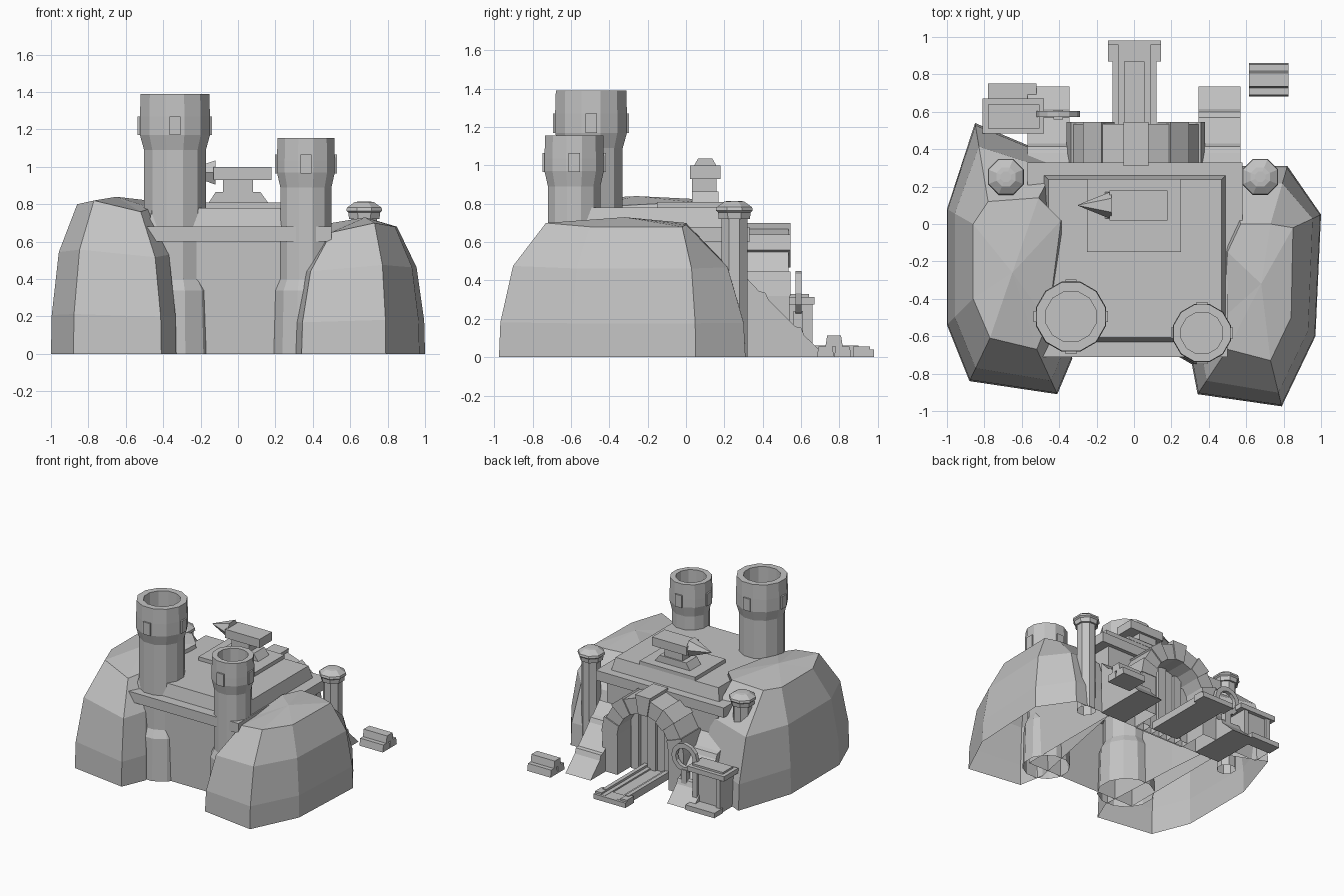
import bpy, bmesh, math
from mathutils import Matrix

if "Cube" in bpy.data.objects:
    bpy.data.objects.remove(bpy.data.objects["Cube"], do_unlink=True)

STONE = (0.55, 0.55, 0.55, 1.0)
stone = bpy.data.materials.new("stone_grey")
stone.use_nodes = True
stone.diffuse_color = STONE
stone.node_tree.nodes["Principled BSDF"].inputs["Base Color"].default_value = STONE


def finish(name, bm):
    bmesh.ops.recalc_face_normals(bm, faces=bm.faces[:])
    mesh = bpy.data.meshes.new(name)
    bm.to_mesh(mesh)
    bm.free()
    mesh.materials.append(stone)
    ob = bpy.data.objects.new(name, mesh)
    bpy.context.collection.objects.link(ob)
    return ob


def skin(bm, rings):
    """Join a stack of equal-length closed rings with quads."""
    loops = [[bm.verts.new(p) for p in ring] for ring in rings]
    n = len(loops[0])
    for low, high in zip(loops, loops[1:]):
        for i in range(n):
            j = (i + 1) % n
            bm.faces.new((low[i], low[j], high[j], high[i]))
    return loops


def loft(name, rings, cap_first=False, cap_last=False):
    bm = bmesh.new()
    loops = skin(bm, rings)
    if cap_first:
        bm.faces.new(loops[0])
    if cap_last:
        bm.faces.new(loops[-1])
    return finish(name, bm)


def box(name, x, y, z, inset=0.0, open_bottom=False):
    """Box from ranges; inset tapers the top."""
    def ring(h, d):
        return [(x[0]+d, y[0]+d, h), (x[1]-d, y[0]+d, h), (x[1]-d, y[1]-d, h), (x[0]+d, y[1]-d, h)]
    return loft(name, [ring(z[0], 0), ring(z[1], inset)], not open_bottom, True)


def lathe(name, profile, centre, sides, open_bottom=True):
    rings = []
    for r, z in profile:
        angles = [math.tau * (i + 0.5) / sides for i in range(sides)]
        rings.append([(centre[0] + r*math.cos(a), centre[1] + r*math.sin(a), z) for a in angles])
    return loft(name, rings, not open_bottom, True)


def prism(name, pts, axis, a, b):
    """Extrude a 2D outline along x (points are y,z) or y (points are x,z)."""
    if axis == "x":
        rings = [[(d, u, v) for u, v in pts] for d in (a, b)]
    else:
        rings = [[(u, d, v) for u, v in pts] for d in (a, b)]
    return loft(name, rings, True, True)


# Rock masses: base outline blends to the crest outline, then fans to a peak
def rock(name, base, crest, peak):
    bm = bmesh.new()
    rings = [[(bx + (cx-bx)*t, by + (cy-by)*t, cz*f) for (bx, by), (cx, cy, cz) in zip(base, crest)]
             for f, t in ((0, 0), (0.26, 0.03), (0.68, 0.3), (1, 1))]
    rim = skin(bm, rings)[-1]
    top = bm.verts.new(peak)
    for a, b in zip(rim, rim[1:] + rim[:1]):
        bm.faces.new((a, b, top))
    return finish(name, bm)


rock("right_rock",
     [(-0.85, 0.54), (-1, 0.08), (-1, -0.54), (-0.88, -0.84), (-0.41, -0.91), (-0.33, -0.72), (-0.37, 0), (-0.4, 0.35)],
     [(-0.78, 0.12, 0.8), (-0.86, 0, 0.8), (-0.86, -0.4, 0.8), (-0.77, -0.61, 0.82),
      (-0.52, -0.67, 0.76), (-0.46, -0.52, 0.78), (-0.39, 0.02, 0.81), (-0.51, 0.14, 0.82)],
     (-0.65, -0.26, 0.84))
rock("left_rock",
     [(0.34, -0.91), (0.79, -0.975), (0.97, -0.6), (1, 0.05), (0.82, 0.31), (0.5, 0.31), (0.4, -0.2), (0.3, -0.7)],
     [(0.5, -0.67, 0.65), (0.73, -0.73, 0.7), (0.84, -0.5, 0.68), (0.85, -0.02, 0.68),
      (0.73, 0.0, 0.69), (0.57, 0.0, 0.7), (0.5, -0.15, 0.7), (0.48, -0.5, 0.65)],
     (0.68, -0.32, 0.73))

# Keep and terraces
box("keep_wall", (-0.5, 0.5), (-0.62, 0.3), (0, 0.61), open_bottom=True)
box("terrace_slab", (-0.57, 0.5), (-0.71, 0.33), (0.6, 0.68))
box("terrace_wing", (0.5, 0.58), (-0.14, 0.33), (0.6, 0.68))
box("roof_platform", (-0.48, 0.49), (-0.63, 0.26), (0.68, 0.78), 0.022)


# Round towers with hollow crowns and window plates
def tower(name, c, r, z_neck, z_top, z_win):
    neck, inner = r * 0.9, r * 0.73
    lathe(name, [(r*1.13, 0), (r*1.07, 0.34), (neck, 0.4), (neck, z_neck), (r*1.02, z_neck + 0.08),
                 (r*1.02, z_top - 0.12), (r, z_top), (inner, z_top), (inner, z_top - 0.13)], c, 12)
    for k in range(4):
        ob = box(f"{name}_window_{k + 1}", (r*0.92, r + 0.009), (-0.03, 0.03), (z_win, z_win + 0.1))
        ob.data.transform(Matrix.Translation((c[0], c[1], 0)) @ Matrix.Rotation(k * math.pi / 2, 4, 'Z'))


tower("tall_tower", (-0.337, -0.495), 0.19, 1.09, 1.39, 1.17)
tower("short_tower", (0.363, -0.583), 0.157, 0.89, 1.155, 0.965)

# Rooftop pointer on its pedestal
box("pointer_plinth", (-0.25, 0.25), (-0.15, 0.24), (0.78, 0.81))
prism("pointer_foot", [(-0.155, 0.81), (0.16, 0.81), (0.12, 0.865), (-0.12, 0.865)], "y", 0.03, 0.17)
box("pointer_post", (-0.08, 0.08), (0.03, 0.16), (0.865, 0.935))
box("pointer_body", (-0.13, 0.18), (0.02, 0.18), (0.93, 1.0))
tip = lathe("pointer_tip", [(0.075, 0), (0.002, 0.18)], (0, 0), 6, False)
tip.data.transform(Matrix.Translation((-0.12, 0.1, 0.97)) @ Matrix.Rotation(-math.pi / 2, 4, 'Y'))

# Lantern posts beside the gate
for side, x in (("left", 0.675), ("right", -0.685)):
    c = (x, 0.252)
    lathe(f"{side}_lantern_post", [(0.073, 0), (0.073, 0.73)], c, 8)
    lathe(f"{side}_lantern_cap", [(0.088, 0.72), (0.092, 0.755), (0.104, 0.765), (0.1, 0.782),
                                  (0.055, 0.812), (0.03, 0.815)], c, 8, False)

# Gate arch made of wedge stones
CX, CZ, STONES = 0.01, 0.32, 9
for k in range(STONES):
    a0, a1 = (math.pi * i / STONES for i in (k, k + 1))
    key = k == STONES // 2
    raised = k % 2 == 0
    outer = 0.385 if key else (0.37 if raised else 0.355)
    pts = [(CX + r*math.cos(a), CZ + r*math.sin(a))
           for r, a in ((0.23, a0), (outer, a0), (outer, a1), (0.23, a1))]
    prism(f"arch_stone_{k + 1}", pts, "y", 0.31 if key else 0.3, 0.545 if raised else 0.535)
for side, s in (("left", 1), ("right", -1)):
    xs = sorted((CX + s*0.23, CX + s*0.365))
    box(f"{side}_arch_leg", xs, (0.3, 0.54), (0, CZ), open_bottom=True)

# Plank door
for k in range(6):
    x = CX - 0.225 + k * 0.075
    top = CZ + math.sqrt(0.23**2 - (x + 0.0375 - CX)**2)
    box(f"door_plank_{k + 1}", (x, x + 0.07), (0.29, 0.36 + 0.02*(k % 2)), (0, top), open_bottom=True)

# Entrance ramp with stepped rails
box("ramp_deck", (-0.115, 0.12), (0.36, 0.9), (0, 0.03))
for side, s in (("left", 1), ("right", -1)):
    def span(a, b):
        return sorted((0.0025 + s*a, 0.0025 + s*b))
    box(f"{side}_ramp_rail", span(0.085, 0.1175), (0.36, 0.9), (0.03, 0.06))
    box(f"{side}_ramp_ledge", span(0.052, 0.085), (0.36, 0.96), (0.03, 0.042))
    box(f"{side}_ramp_stop", span(0.085, 0.1425), (0.87, 0.96), (0.035, 0.055))
box("ramp_end", (-0.14, 0.145), (0.87, 0.98), (0, 0.04))

# Stepped sloping buttresses
slope = [(0.3, 0), (0.735, 0), (0.615, 0.115), (0.6, 0.155), (0.57, 0.16),
         (0.43, 0.3), (0.415, 0.335), (0.38, 0.345), (0.3, 0.43)]
prism("left_buttress", slope, "x", 0.345, 0.57)
prism("right_buttress", slope, "x", -0.57, -0.345)

# Guard booth
box("booth_body", (-0.77, -0.52), (0.49, 0.64), (0, 0.29), open_bottom=True)
box("booth_roof", (-0.81, -0.48), (0.485, 0.67), (0.275, 0.315))
box("booth_roof_panel", (-0.78, -0.505), (0.51, 0.64), (0.315, 0.33))
box("booth_step", (-0.78, -0.52), (0.64, 0.75), (0, 0.04))
for k, x in enumerate((-0.77, -0.56)):
    box(f"booth_pillar_{k + 1}", (x, x + 0.04), (0.63, 0.66), (0.04, 0.28))

# Upright ring next to the booth
section = [(0.077, -0.016), (0.115, -0.016), (0.115, 0.016), (0.077, 0.016)]
rings = [[(r*math.cos(a), y, r*math.sin(a)) for r, y in section]
         for a in (math.tau * i / 12 for i in range(13))]
wheel = loft("wheel_ring", rings)
wheel.data.transform(Matrix.Translation((-0.405, 0.587, 0.335)))
box("wheel_stand", (-0.43, -0.38), (0.56, 0.61), (0.1, 0.24))

# Stack of three bars
bar = [(-0.045, 0), (0.045, 0), (0.036, 0.057), (-0.036, 0.057)]
for k, (y, z) in enumerate(((0.727, 0), (0.817, 0), (0.772, 0.057))):
    prism(f"stacked_bar_{k + 1}", [(y + u, z + v) for u, v in bar], "x", 0.615, 0.825)
